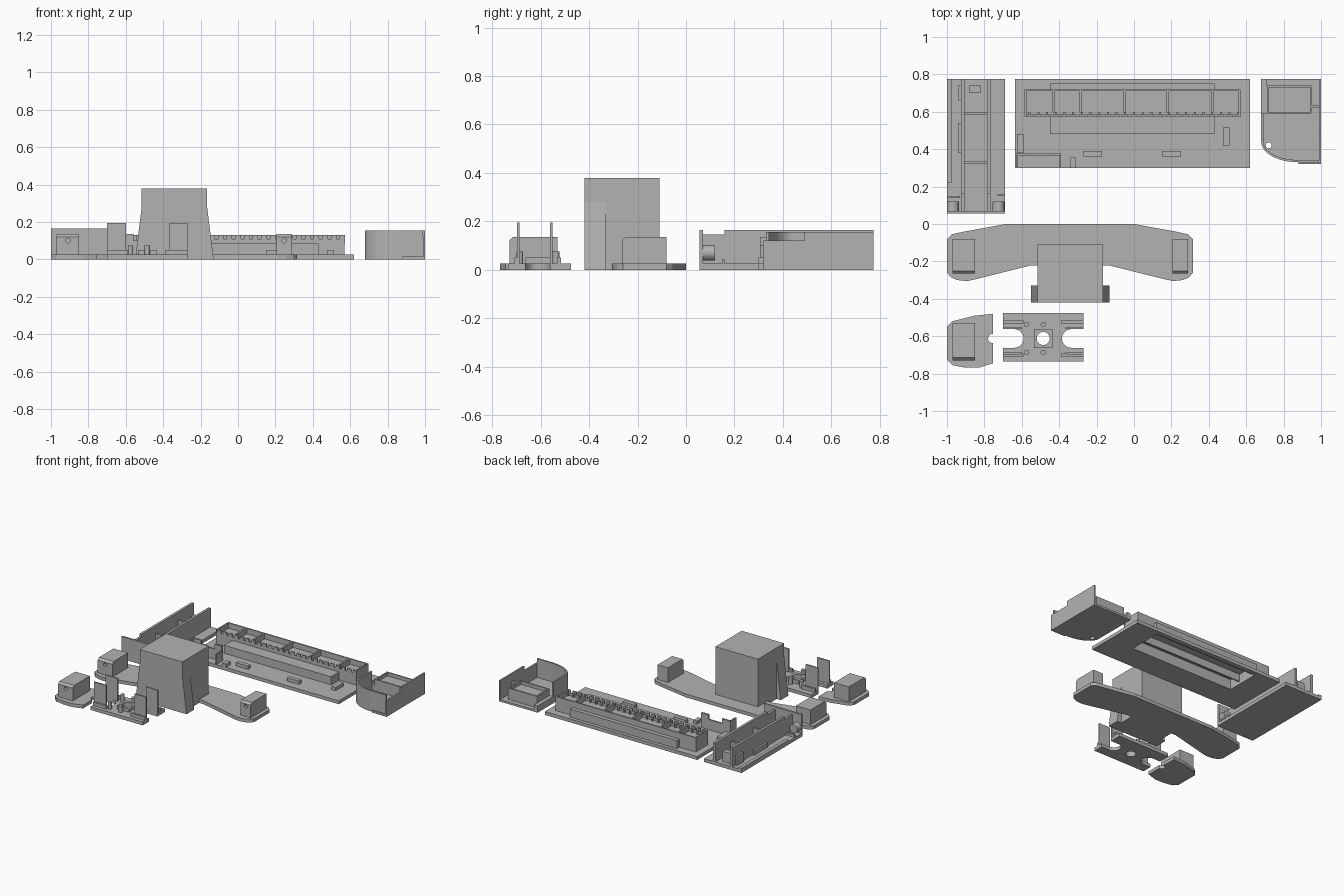
import bpy, bmesh, math

grey = bpy.data.materials.new("plain_grey")
grey.diffuse_color = (0.45, 0.45, 0.45, 1)


def finish(name, bm):
    bmesh.ops.recalc_face_normals(bm, faces=bm.faces)
    me = bpy.data.meshes.new(name)
    bm.to_mesh(me)
    bm.free()
    ob = bpy.data.objects.new(name, me)
    bpy.context.collection.objects.link(ob)
    me.materials.append(grey)
    return ob


def boxes(name, *dims):
    """One object from boxes given as x0, x1, y0, y1, z0, z1."""
    bm = bmesh.new()
    for x0, x1, y0, y1, z0, z1 in dims:
        for v in bmesh.ops.create_cube(bm, size=1)["verts"]:
            v.co = (x1 if v.co.x > 0 else x0, y1 if v.co.y > 0 else y0, z1 if v.co.z > 0 else z0)
    return finish(name, bm)


def prism(name, pts, lo, hi, axis="z"):
    """Extrude an outline along z (xy points), x (yz points) or y (xz points)."""
    place = {"z": lambda a, b, c: (a, b, c), "x": lambda a, b, c: (c, a, b),
             "y": lambda a, b, c: (a, c, b)}[axis]
    bm = bmesh.new()
    rings = [[bm.verts.new(place(a, b, c)) for a, b in pts] for c in (lo, hi)]
    bm.faces.new(rings[0])
    bm.faces.new(rings[1])
    n = len(pts)
    for i in range(n):
        j = (i + 1) % n
        bm.faces.new((rings[0][i], rings[0][j], rings[1][j], rings[1][i]))
    return finish(name, bm)


def arc(cx, cy, rx, ry, a0, a1, n=12):
    return [(cx + rx * math.cos(math.radians(a0 + (a1 - a0) * i / n)),
             cy + ry * math.sin(math.radians(a0 + (a1 - a0) * i / n))) for i in range(n + 1)]


def disc(name, cx, cy, r, lo, hi, axis="z"):
    return prism(name, arc(cx, cy, r, r, 0, 345, 23), lo, hi, axis)


def cut(ob, cutter):
    m = ob.modifiers.new("cut", "BOOLEAN")
    m.operation, m.solver, m.object = "DIFFERENCE", "EXACT", cutter
    cutter.hide_render = True
    cutter.hide_viewport = True


# Wing plate with rounded tips
right_tip = [(0, 0), (0.22, -0.04), (0.29, -0.055), (0.315, -0.08), (0.315, -0.26),
             (0.295, -0.285), (0.26, -0.3), (0.21, -0.305), (0.17, -0.297), (-0.13, -0.222)]
MID = -0.342
left_tip = [(2 * MID - x, y) for x, y in reversed(right_tip)]
prism("wing_plate", right_tip + left_tip, 0, 0.025)

# Tall body with flared front feet
boxes("tall_body", (-0.515, -0.165, -0.42, -0.11, 0, 0.38))
for side, x0, x1 in (("left", -0.515, -0.55), ("right", -0.165, -0.13)):
    prism(side + "_flare", [(x0, 0), (x1, 0), (x0, 0.28)], -0.42, -0.33, "y")


# Motor housings: chamfered block with a shaft hole
def housing(name, x0, x1, y0, y1):
    ob = prism(name, [(y0, 0.02), (y0, 0.12), (y0 + 0.015, 0.135), (y1, 0.135), (y1, 0.02)], x0, x1, "x")
    cut(ob, disc(name + "_hole_cutter", (x0 + x1) / 2, 0.1, 0.013, y0 - 0.02, y0 + 0.05, "y"))


housing("left_housing", -0.97, -0.85, -0.265, -0.08)
housing("right_housing", 0.205, 0.29, -0.265, -0.08)

# Separate wing tip with half round notch
prism("loose_tip", [(-0.755, -0.48), (-0.85, -0.49), (-0.97, -0.52), (-1, -0.55), (-1, -0.725),
                    (-0.97, -0.755), (-0.9, -0.768), (-0.83, -0.768), (-0.755, -0.745)]
      + arc(-0.755, -0.612, 0.025, 0.025, 270, 90), 0, 0.025)
housing("loose_housing", -0.97, -0.85, -0.73, -0.53)

# Bracket plate: slots at both ends and a centre hole
CX, CY = -0.485, -0.612
outline = ([(-0.27, -0.475), (-0.7, -0.475), (-0.7, CY + 0.05)]
           + arc(-0.64, CY, 0.05, 0.05, 90, -90) + [(-0.7, CY - 0.05), (-0.7, -0.735), (-0.27, -0.735),
           (-0.27, CY - 0.05)] + arc(-0.335, CY, 0.05, 0.05, 270, 90) + [(-0.27, CY + 0.05)])
plate = prism("bracket_plate", outline, 0, 0.025)
boss = boxes("bracket_boss", (CX - 0.05, CX + 0.05, CY - 0.05, CY + 0.05, 0.02, 0.05))
hole = disc("bracket_hole_cutter", CX, CY, 0.035, -0.1, 0.1)
cut(plate, hole)
cut(boss, hole)
for x0, x1 in ((-0.7, -0.6), (-0.365, -0.27)):
    for y in (-0.692, -0.557):
        boxes("bracket_tab", (x0, x1, y - 0.005, y + 0.005, 0.02, 0.195))
for s in (-1, 1):
    y = CY + s * 0.088
    boxes("bracket_rail", (-0.7, -0.59, y - 0.008, y + 0.008, 0.02, 0.05),
          (-0.39, -0.27, y - 0.008, y + 0.008, 0.02, 0.05))
    for x in (-0.575, -0.485):
        disc("bracket_peg", x, CY + s * 0.075, 0.014, 0.02, 0.075)

# Long base plate, open under the hollow step
boxes("long_base", (-0.635, 0.62, 0.3, 0.49, 0, 0.025), (-0.635, 0.62, 0.74, 0.775, 0, 0.025),
      (-0.635, -0.44, 0.49, 0.74, 0, 0.025), (0.42, 0.62, 0.49, 0.74, 0, 0.025))
boxes("step_shell", (-0.45, 0.43, 0.48, 0.75, 0.075, 0.085), (-0.45, 0.43, 0.48, 0.49, 0.02, 0.08),
      (-0.45, 0.43, 0.74, 0.75, 0.02, 0.08), (-0.45, -0.44, 0.48, 0.75, 0.02, 0.08),
      (0.42, 0.43, 0.48, 0.75, 0.02, 0.08))

# Trough with dividers and a toothed front edge
X0, X1, Y0, Y1, TOP = -0.585, 0.57, 0.575, 0.72, 0.13
boxes("trough_body", (X0, X1, Y0, Y1, 0.08, 0.09), (X0, X1, Y0, Y0 + 0.01, 0.02, 0.09),
      (X0, X1, Y1 - 0.01, Y1, 0.02, 0.09), (X0, X0 + 0.01, Y0, Y1, 0.02, 0.09),
      (X1 - 0.01, X1, Y0, Y1, 0.02, 0.09))
boxes("trough_walls", (X0, X1, Y1 - 0.01, Y1, 0.085, TOP), (X0, X0 + 0.01, Y0, Y1, 0.085, TOP),
      (X1 - 0.01, X1, Y0, Y1, 0.085, TOP), (X0, X1, Y0, Y0 + 0.01, 0.085, 0.11))
for x in (-0.43, -0.285, -0.05, 0.18, 0.42):
    boxes("trough_divider", (x - 0.006, x + 0.006, Y0 + 0.02, Y1, 0.085, TOP))
for i in range(25):
    x = X0 + 0.012 + i * 0.0465
    boxes("trough_tooth", (x, x + 0.03, Y0, Y0 + 0.01, 0.085, TOP),
          (x + 0.01, x + 0.02, Y0, Y0 + 0.024, 0.085, 0.115))

# Small clips and the corner screen on the long base
for i, (x0, x1, y0, y1) in enumerate(((-0.27, -0.17, 0.36, 0.39), (0.15, 0.25, 0.36, 0.39),
                                      (0.475, 0.51, 0.42, 0.515), (-0.34, -0.31, 0.3, 0.355),
                                      (-0.625, -0.59, 0.38, 0.48))):
    boxes("clip", (x0, x1, y0, y1, 0.02, 0.05))
boxes("corner_screen", (-0.63, -0.39, 0.365, 0.378, 0.02, 0.1), (-0.63, -0.56, 0.365, 0.378, 0.1, 0.135),
      (-0.45, -0.39, 0.365, 0.378, 0.1, 0.135), (-0.63, -0.62, 0.305, 0.378, 0.02, 0.135),
      (-0.4, -0.39, 0.305, 0.378, 0.02, 0.1))

# Left rail unit
boxes("rail_base", (-1, -0.69, 0.055, 0.775, 0, 0.025))
boxes("rail_end_plate", (-1, -0.69, 0.055, 0.07, 0, 0.165))
for x in (-0.925, -0.785):
    boxes("rail_wall", (x, x + 0.018, 0.16, 0.775, 0.02, 0.165), (x, x + 0.018, 0.07, 0.16, 0.02, 0.145))
boxes("rail_tray", (-0.905, -0.785, 0.32, 0.335, 0.02, 0.11), (-0.905, -0.785, 0.585, 0.6, 0.02, 0.11),
      (-0.905, -0.785, 0.335, 0.585, 0.02, 0.06), (-0.88, -0.82, 0.7, 0.74, 0.02, 0.1))
boxes("rail_ledges", (-1, -0.975, 0.22, 0.775, 0.02, 0.035), (-0.73, -0.69, 0.15, 0.16, 0.02, 0.045),
      (-1, -0.93, 0.14, 0.15, 0.02, 0.045), (-0.94, -0.925, 0.66, 0.74, 0.02, 0.1),
      (-0.94, -0.925, 0.38, 0.54, 0.02, 0.06))
for x in (-0.968, -0.725):
    disc("rail_roller", x, 0.07, 0.032, 0.06, 0.12, "y")

# Right corner unit: floor, curved screen, side wall and inner tray
curve = arc(0.88, 0.44, 0.2, 0.11, 180, 270)
floor = prism("corner_floor", [(0.68, 0.775)] + curve + [(0.88, 0.32), (1, 0.32), (1, 0.775)], 0, 0.015)
cut(floor, disc("corner_hole_cutter", 0.72, 0.42, 0.016, -0.1, 0.1))
inner = arc(0.88, 0.44, 0.188, 0.098, 270, 180)
prism("curved_screen", [(0.68, 0.59)] + curve + [(0.99, 0.33), (0.99, 0.342)] + inner + [(0.692, 0.59)],
      0.01, 0.155)
boxes("corner_side_wall", (0.988, 1, 0.49, 0.775, 0.01, 0.155), (0.988, 1, 0.32, 0.49, 0.01, 0.12))
boxes("corner_tray", (0.71, 0.95, 0.59, 0.74, 0.01, 0.075), (0.71, 0.95, 0.59, 0.6, 0.07, 0.1),
      (0.71, 0.95, 0.73, 0.74, 0.07, 0.1), (0.71, 0.72, 0.59, 0.74, 0.07, 0.1),
      (0.94, 0.95, 0.59, 0.74, 0.07, 0.1), (0.68, 0.71, 0.59, 0.775, 0.01, 0.05),
      (0.95, 0.99, 0.62, 0.635, 0.01, 0.1))
